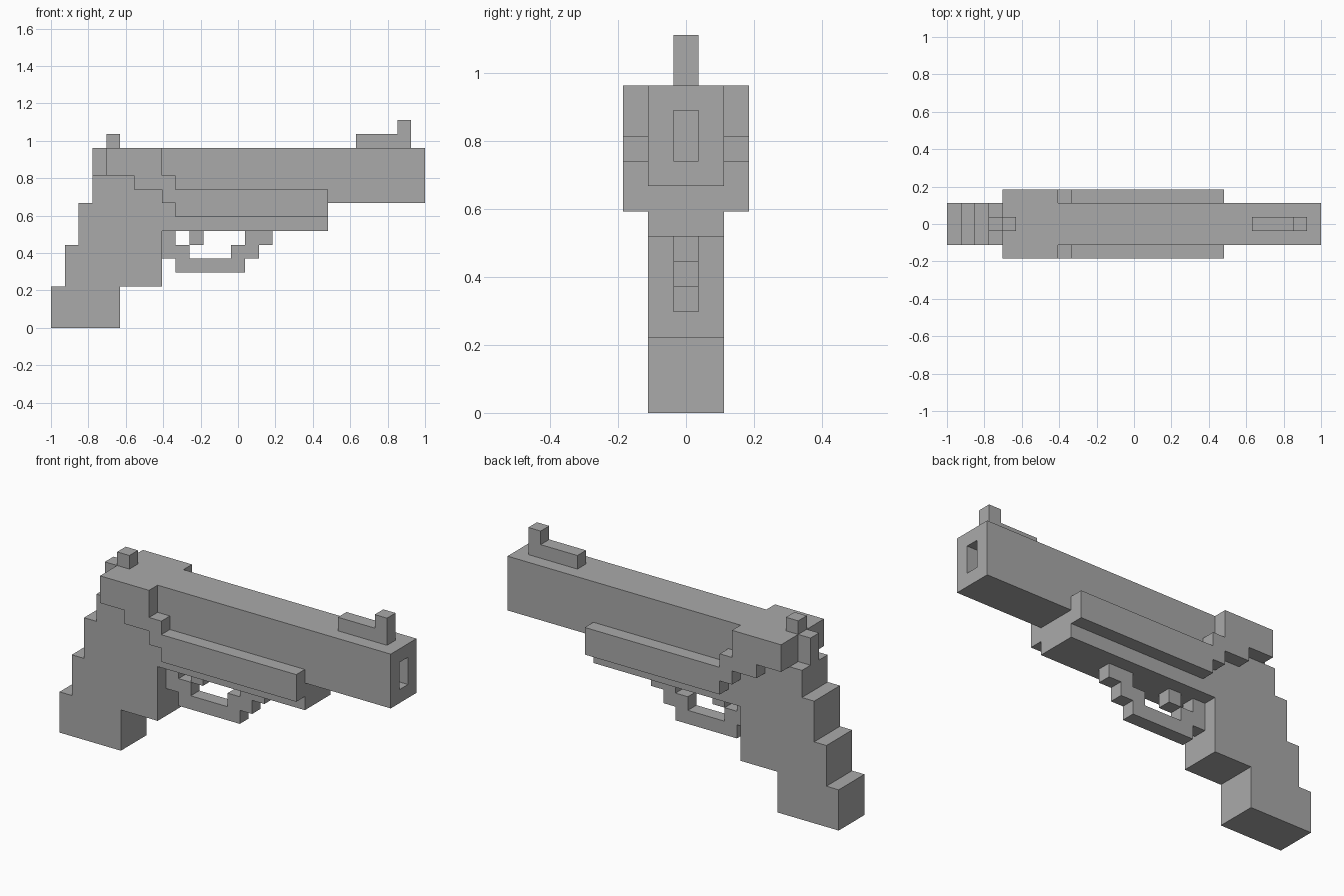
import bpy
import bmesh

U = 2 / 27  # one block of the blocky grid

cube = bpy.data.objects.get("Cube")
if cube:
    bpy.data.objects.remove(cube, do_unlink=True)

grey = bpy.data.materials.new("plain_grey")
grey.use_nodes = True
GREY = (0.4, 0.4, 0.4, 1)
grey.diffuse_color = GREY
grey.node_tree.nodes["Principled BSDF"].inputs["Base Color"].default_value = GREY


def extrude_profile(name, profile, y0, y1):
    """Extrude a side outline, given in blocks from the rear foot, from y0 to y1."""
    bm = bmesh.new()
    verts = [bm.verts.new((x * U - 1, y0 * U, z * U)) for x, z in profile]
    face = bm.faces.new(verts)
    extruded = bmesh.ops.extrude_face_region(bm, geom=[face])["geom"]
    moved = [v for v in extruded if isinstance(v, bmesh.types.BMVert)]
    bmesh.ops.translate(bm, verts=moved, vec=(0, (y1 - y0) * U, 0))
    bmesh.ops.recalc_face_normals(bm, faces=bm.faces)
    mesh = bpy.data.meshes.new(name)
    bm.to_mesh(mesh)
    bm.free()
    mesh.materials.append(grey)
    obj = bpy.data.objects.new(name, mesh)
    bpy.context.collection.objects.link(obj)
    return obj


def rect(x0, z0, x1, z1):
    return [(x0, z0), (x1, z0), (x1, z1), (x0, z1)]


# Stepped grip, frame and barrel block in one outline
body = extrude_profile("body", [
    (0, 0), (5, 0), (5, 3), (8, 3), (8, 7), (20, 7), (20, 9), (27, 9), (27, 13),
    (4, 13), (4, 11), (3, 11), (3, 9), (2, 9), (2, 6), (1, 6), (1, 3), (0, 3)],
    -1.5, 1.5)

# Slot in the muzzle
cutter = extrude_profile("muzzle_cutter", rect(26, 10, 28, 12), -0.5, 0.5)
cutter.hide_render = True
cut = body.modifiers.new("muzzle_slot", "BOOLEAN")
cut.operation = "DIFFERENCE"
cut.solver = "EXACT"
cut.object = cutter
bpy.context.view_layer.objects.active = body
bpy.ops.object.modifier_apply(modifier=cut.name)
bpy.data.objects.remove(cutter, do_unlink=True)

# Raised plates on both sides: rear cover stepping down into a long rail
plate = [(4, 11), (6, 11), (6, 10), (8, 10), (8, 9), (9, 9), (9, 8), (20, 8),
         (20, 10), (9, 10), (9, 11), (8, 11), (8, 13), (4, 13)]
extrude_profile("left_side_plate", plate, 1.5, 2.5)
extrude_profile("right_side_plate", plate, -2.5, -1.5)

# Thin parts along the centre line
centre_parts = {
    "trigger_guard": [
        (8, 5), (9, 5), (9, 4), (14, 4), (14, 5), (15, 5), (15, 6), (16, 6), (16, 7),
        (14, 7), (14, 6), (13, 6), (13, 5), (10, 5), (10, 6), (9, 6), (9, 7), (8, 7)],
    "trigger": rect(10, 6, 11, 7),
    "hammer": rect(3, 11, 4, 13),
    "rear_sight": rect(4, 13, 5, 14),
    "front_sight": [(22, 13), (26, 13), (26, 15), (25, 15), (25, 14), (22, 14)],
}
for name, profile in centre_parts.items():
    extrude_profile(name, profile, -0.5, 0.5)
